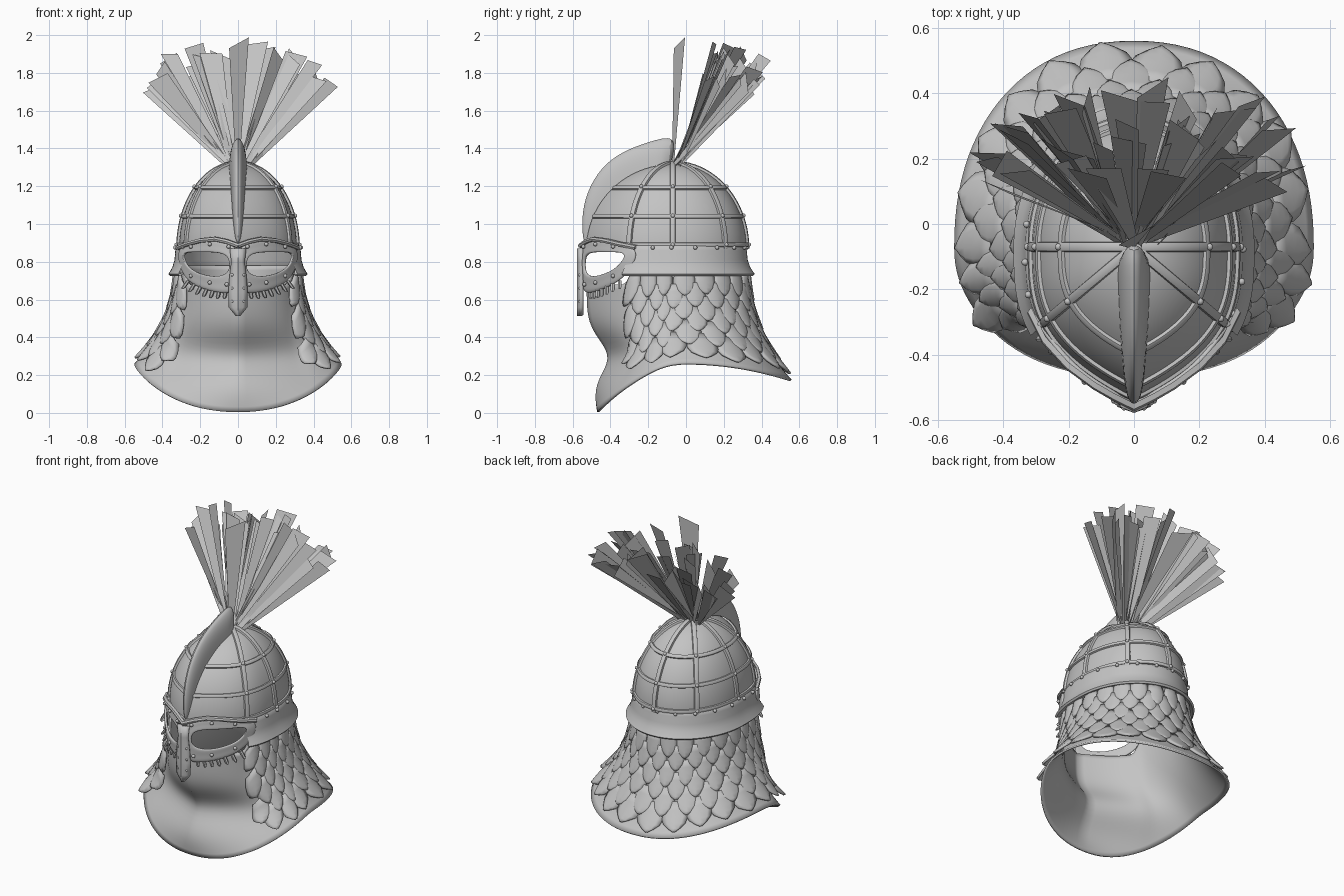
import bpy, bmesh, math, random
from mathutils import Vector, Matrix

random.seed(4)
cube = bpy.data.objects.get("Cube")
if cube:
    bpy.data.objects.remove(cube)

steel = bpy.data.materials.new("plain_grey")
steel.use_nodes = True
GREY = (0.55, 0.55, 0.55, 1)
steel.diffuse_color = GREY
steel.node_tree.nodes["Principled BSDF"].inputs["Base Color"].default_value = GREY
YC = -0.07          # centre line of the skull
rad = math.radians


def lerp(a, b, t):
    return a + (b - a) * t


def clamp(v):
    return max(0, min(1, v))


def make(name, verts, faces, thick=0, subsurf=0, angle=40):
    me = bpy.data.meshes.new(name)
    me.from_pydata([tuple(v) for v in verts], [], faces)
    me.materials.append(steel)
    bm = bmesh.new()
    bm.from_mesh(me)
    bmesh.ops.recalc_face_normals(bm, faces=bm.faces)
    bm.to_mesh(me)
    bm.free()
    ob = bpy.data.objects.new(name, me)
    bpy.context.collection.objects.link(ob)
    if thick:
        m = ob.modifiers.new("thickness", 'SOLIDIFY')
        m.thickness, m.offset = thick, 0
    if subsurf:
        m = ob.modifiers.new("smooth", 'SUBSURF')
        m.levels = m.render_levels = subsurf
    if angle:
        bpy.ops.object.select_all(action='DESELECT')
        ob.select_set(True)
        bpy.context.view_layer.objects.active = ob
        bpy.ops.object.shade_smooth_by_angle(angle=rad(angle))


def grid(rows, closed=False, base=0):
    n = len(rows[0])
    faces = [(base + i * n + j, base + i * n + (j + 1) % n,
              base + (i + 1) * n + (j + 1) % n, base + (i + 1) * n + j)
             for i in range(len(rows) - 1) for j in range(n if closed else n - 1)]
    return [v for r in rows for v in r], faces


def plan(a, rx, front, back):
    """Horizontal outline: pointed at the front (a = 0), round at the back."""
    s, q = (1 if a >= 0 else -1), abs(a)
    if q < math.pi / 2:
        t = 1 - q / (math.pi / 2)
        return s * rx * (1 - t ** 3), YC - front * t
    return s * rx * math.sin(q), YC - back * math.cos(q)


def hem_line(a):
    """Rounded outline of the bottom edge, high at the sides."""
    c = math.cos(a)
    x = math.copysign(0.545 * max(0, 1 - abs(c) ** 2.2) ** 0.455, a)
    y = YC - (0.395 if c > 0 else 0.625) * c
    return x, y, 0.26 - (0.25 * (y / 0.46) ** 2 if y < 0 else 0.09 * (y / 0.56) ** 2)


def dome(a, f):
    c = math.cos(f)
    return Vector((*plan(a, 0.312 * c, 0.46 * c, 0.39 * c), 0.87 + 0.45 * math.sin(f)))


def hood(a, t):
    """Draped surface from under the helmet (t = 0) to the hem (t = 1)."""
    x0, y0 = plan(a, 0.315, 0.45, 0.385)
    x1, y1, hem = hem_line(a)
    z = lerp(0.78 - 0.1 * clamp((rad(50) - abs(a)) / rad(10)), hem, t)
    w = max(t, 0) ** 2.3
    chin = 0.095 * clamp(math.cos(a)) ** 1.5 * math.exp(-((z - 0.3) / 0.13) ** 2)
    return Vector((lerp(x0, x1, w), lerp(y0, y1, w) + chin, z))


def normal(fn, a, b, e=0.01):
    n = (fn(a + e, b) - fn(a - e, b)).cross(fn(a, b + e) - fn(a, b - e)).normalized()
    return n if n.dot(fn(a, b) - Vector((0, YC, 0.6))) > 0 else -n


def sweep(name, pts, norms, width, height):
    """Raised strap with a rounded section laid along a path."""
    rows = []
    for i, (p, n) in enumerate(zip(pts, norms)):
        side = (pts[min(i + 1, len(pts) - 1)] - pts[max(i - 1, 0)]).cross(n).normalized()
        rows.append([p + side * width * u + n * height * h
                     for u, h in ((-1, -.3), (-.8, .8), (0, 1.1), (.8, .8), (1, -.3))])
    make(name, *grid(rows))


def rivets(name, spots, r=0.011):
    bm = bmesh.new()
    for p in spots:
        bmesh.ops.create_icosphere(bm, subdivisions=2, radius=r, matrix=Matrix.Translation(p))
    me = bpy.data.meshes.new(name)
    bm.to_mesh(me)
    bm.free()
    me.materials.append(steel)
    for f in me.polygons:
        f.use_smooth = True
    bpy.context.collection.objects.link(bpy.data.objects.new(name, me))


AROUND = [-math.pi + math.tau * i / 96 for i in range(96)]

# Skull dome
make("dome", *grid([[dome(a, f * math.pi / 36) for a in AROUND] for f in range(18)]
                   + [[dome(a, 1.565) for a in AROUND]], True))

# Straps over the dome, with rivets where they cross
rings = [math.asin((z - 0.87) / 0.45) for z in (0.89, 1.04, 1.19)]
meridians = [rad(k) for k in (-135, -90, -45, 45, 90, 135, 180)]
for k, f in enumerate(rings):
    loop = AROUND + AROUND[:1]
    sweep(f"ring_strap_{k}", [dome(a, f) for a in loop], [normal(dome, a, f) for a in loop], 0.013, 0.012)
for k, a in enumerate(meridians):
    path = [f * 1.5 / 20 for f in range(21)]
    sweep(f"upright_strap_{k}", [dome(a, f) for f in path], [normal(dome, a, f) for f in path], 0.016, 0.014)
rivets("strap_rivets", [dome(a, f) + normal(dome, a, f) * 0.014 for a in meridians for f in rings])

# Brim band around the sides and back
brim = [rad(lerp(43, 317, i / 72)) for i in range(73)]
brim = [a if a <= math.pi else a - math.tau for a in brim]
section = ((.312, .895), (.325, .885), (.332, .86), (.336, .81), (.348, .77), (.368, .735), (.36, .725), (.325, .74))
make("brim", *grid([[Vector((*plan(a, r, r * 1.41, r * 1.18), z)) for a in brim] for r, z in section]))
rivets("brim_rivets", [Vector((*plan(a, .333, .333 * 1.41, .333 * 1.18), .875)) for a in brim[2::5]])

# Crest ridge rising over the front of the dome
ridge = [(-.545, .90), (-.562, 1.03), (-.537, 1.18), (-.46, 1.315), (-.35, 1.40), (-.21, 1.452), (-.03, 1.505)]
rows = []
for i, (y, z) in enumerate(ridge):
    s = i / (len(ridge) - 1)
    base, top, w = dome(0, lerp(0.06, 1.56, s)), Vector((0, y, z)), 0.012 + 0.04 * s ** 0.6
    mid = base.lerp(top, 0.6)
    rows.append([base + Vector((-w, 0, 0)), mid + Vector((-w * .8, 0, 0)), top,
                 mid + Vector((w * .8, 0, 0)), base + Vector((w, 0, 0))])
v, f = grid(rows)
make("crest", v, f + [(0, 1, 2, 3, 4), tuple(range(len(v) - 5, len(v)))], subsurf=2)


# Face mask
def mask(x, z, lift=0.0):
    t = max(0, 1 - abs(x) / 0.335) ** (1 / 3)
    return Vector((x, YC - (0.475 + lift) * t, z))


eye = [(.04, .79), (.055, .84), (.13, .852), (.21, .85), (.295, .852), (.28, .80), (.25, .758), (.18, .73), (.11, .72), (.05, .738)]
rim = [(.0, .79), (.0, .885), (.12, .925), (.22, .91), (.315, .88), (.312, .80), (.28, .71), (.2, .66), (.1, .635), (0, .63)]
for side, label in ((1, "left"), (-1, "right")):
    loops = [[mask(side * lerp(e[0], r[0], t), lerp(e[1], r[1], t), b) for e, r in zip(eye, rim)]
             for t, b in ((0, 0.012), (.15, .015), (.5, .01), (.85, .012), (1, 0))]
    make(f"{label}_eye_guard", *grid(loops, True), thick=0.016, subsurf=2, angle=80)
    brow = [(.0, .885), (.06, .907), (.12, .92), (.2, .912), (.27, .893), (.315, .875)]
    pts = [mask(side * x, z, .01) for x, z in brow]
    sweep(f"{label}_brow", pts, [Vector((side * x * 2.5, -1, 0)).normalized() for x, z in brow], 0.013, 0.016)
    rivets(f"{label}_mask_rivets", [mask(side * x, z, .025) for x, z in
                                    ((.05, .88), (.15, .893), (.25, .88), (.06, .68), (.15, .69), (.25, .725))])
    # Small links hanging under the eye guard
    v, f = [], []
    for k in range(7):
        x = 0.065 + 0.033 * k
        top = mask(side * x, 0.65 + 1.5 * max(0, x - .08) ** 2, -0.005)
        out = Vector((side * 0.12 * x, 0, -0.045))
        ring = [[top + out * h + Vector((math.cos(q * math.tau / 6), math.sin(q * math.tau / 6), 0)) * r
                 for q in range(6)] for h, r in ((0, .011), (.8, .011), (1, .006))]
        vv, ff = grid(ring, True, len(v))
        f += ff + [tuple(len(v) + 12 + q for q in range(6))]
        v += vv
    make(f"{label}_links", v, f)

# Nose guard
nose = ((.87, .04), (.80, .032), (.72, .042), (.64, .048), (.56, .046), (.515, .006))
make("nose_guard", *grid([[Vector((w * u, -.55 - .018 * (1 - abs(u)), z)) for u in (-1, -.5, 0, .5, 1)]
                          for z, w in nose]), thick=0.018)
rivets("nose_rivets", [Vector((s * .03, -.562, z)) for s in (-1, 1) for z in (.59, .66, .73)], 0.008)

# Cloth hood
make("cloth_hood", *grid([[hood(a, t / 24) for a in AROUND] for t in range(25)], True), thick=0.012, angle=60)

# Overlapping scales on the neck guard, flaring at the front corners
verts, faces = [], []
ROWS, COLS = 6, 17
outline = ((0, .75), (.3, .97), (.55, 1.0), (.75, .8), (.9, .4), (1, .04))
start = rad(49)
step = (math.tau - 2 * start) / (COLS - 1)
for r in range(ROWS):
    for j in range(COLS - r % 2):
        a0 = start + step * (j + 0.5 * (r % 2)) + random.uniform(-.02, .02)
        t0 = 0.05 + 0.132 * r + random.uniform(-.018, .018)
        rows = []
        for v, w in outline:
            row = []
            for u in (-1, -.6, 0, .6, 1):
                a, t = a0 + u * w * step * 0.53, t0 + 0.25 * v
                a = a if a <= math.pi else a - math.tau
                flap = 0.06 * t * t * clamp((rad(85) - abs(a)) / rad(40))
                h = 0.007 + 0.014 * v + 0.014 * (1 - u * u) * (1 - v * v * .6) + flap
                row.append(hood(a, t) + normal(hood, a, t) * h)
            rows.append(row)
        vv, ff = grid(rows, False, len(verts))
        verts += vv
        faces += ff
make("neck_scales", verts, faces, thick=0.012, angle=50)

# Plume of flat blades fanning up and back
verts, faces = [], []
BLADES = 46
for k in range(BLADES):
    fan = rad(lerp(-45, 45, (k + random.random()) / BLADES))
    tilt = rad(random.uniform(15, 43)) if k != BLADES // 2 else rad(3)
    d = Vector((math.tan(fan), math.tan(tilt), 1)).normalized()
    length = min(random.uniform(0.6, 0.73), 0.66 / d.z)
    root = Vector((0.08 * math.sin(fan) + random.uniform(-.02, .02), -.05 + random.uniform(-.02, .02), 1.31))
    side = d.cross(Vector((0, 1, -.3))).normalized()
    side = Matrix.Rotation(random.gauss(0, 0.5), 3, d) @ side
    w, cut = random.uniform(.038, .062), random.uniform(-.032, .032)
    n = len(verts)
    verts += [root - side * .01, root + side * .01,
              root + d * (length + cut) + side * w, root + d * (length - cut) - side * w]
    faces.append((n, n + 1, n + 2, n + 3))
make("plume", verts, faces, angle=0)
